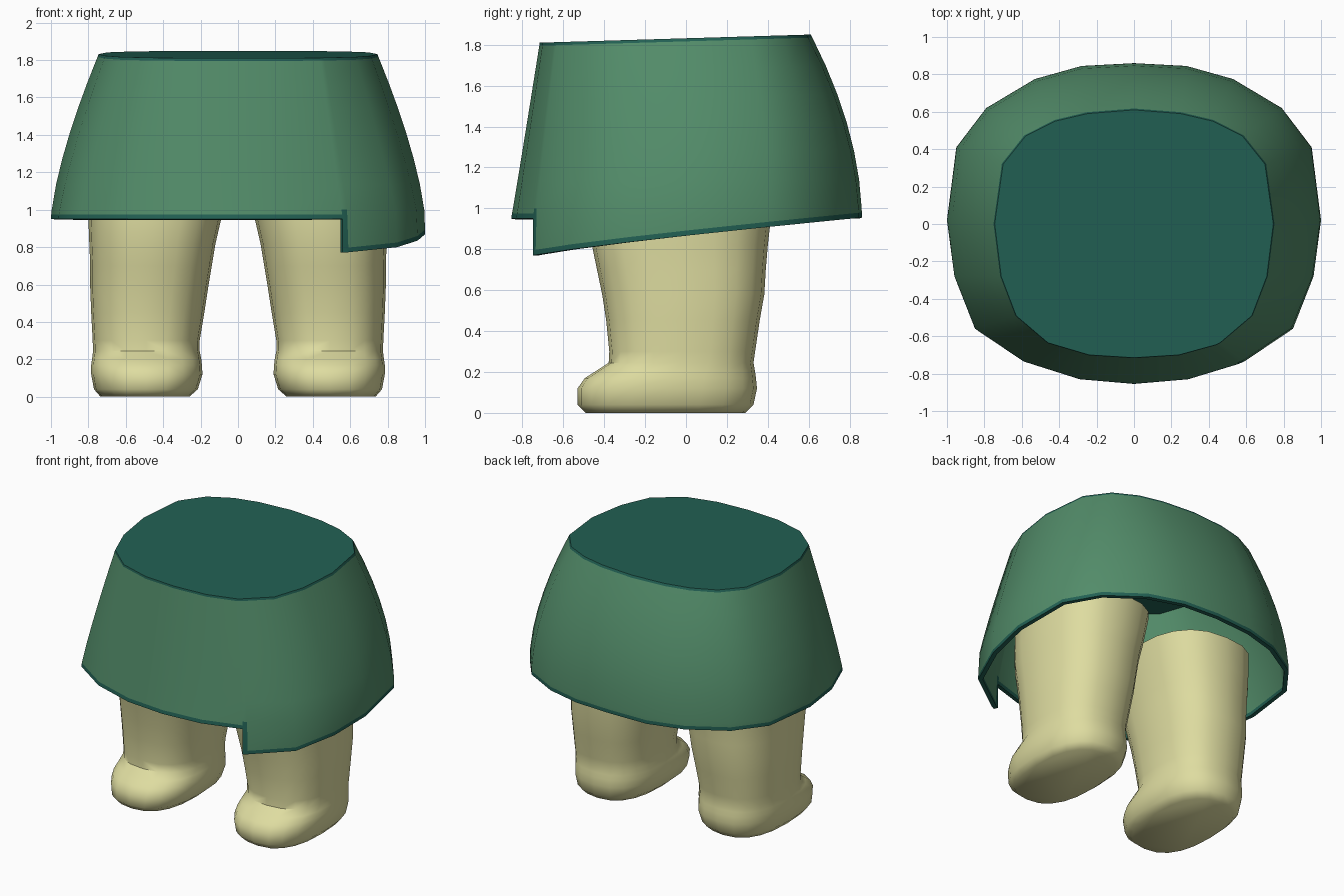
import bpy, bmesh, math

if "Cube" in bpy.data.objects:
    bpy.data.objects.remove(bpy.data.objects["Cube"])


def material(name, rgb):
    m = bpy.data.materials.new(name)
    m.diffuse_color = (*rgb, 1)
    m.use_nodes = True
    m.node_tree.nodes["Principled BSDF"].inputs["Base Color"].default_value = m.diffuse_color
    return m


GREEN = material("cloth green", (0.085, 0.262, 0.142))
TEAL = material("trim teal", (0.016, 0.118, 0.088))
CREAM = material("skin cream", (0.73, 0.716, 0.352))


def add_object(name, bm, mats):
    mesh = bpy.data.meshes.new(name)
    bm.to_mesh(mesh)
    bm.free()
    for m in mats:
        mesh.materials.append(m)
    ob = bpy.data.objects.new(name, mesh)
    bpy.context.collection.objects.link(ob)
    bpy.ops.object.select_all(action='DESELECT')
    ob.select_set(True)
    bpy.context.view_layer.objects.active = ob
    return ob


# Skirt outline, front to back: hem x, hem y, waist x, waist y
half = [(0, -.855, 0, -.715), (.29, -.83, .24, -.70), (.59, -.735, .46, -.635),
        (.85, -.56, .63, -.49), (.96, -.28, .71, -.28), (1.0, .02, .745, 0),
        (.95, .41, .70, .32), (.79, .62, .58, .47), (.53, .775, .42, .55),
        (.28, .845, .25, .59), (0, .86, 0, .61)]
slit = (.56, -.748, .44, -.645)
mirrored = [(-a, b, -c, d) for a, b, c, d in half[1:-1]]
columns = [slit] + half[2:] + mirrored[::-1] + half[:2] + [slit]
LAST_LOW = len(half) - 2        # the overlap side drops lower up to the back
STRIP = 0.025


def hem_z(i):
    if i > LAST_LOW:
        return .95
    y = columns[i][1]
    return .77 + .185 * max(0, (y + .745) / 1.605) ** .85


def column_points(i):
    hx, hy, wx, wy = columns[i]
    top = 1.81 + .03 * (wy + .715)
    power = 1.42 + .45 * hy / .86      # fuller towards the back
    heights = [hem_z(i), hem_z(i) + STRIP, 1.0]
    heights += [1.0 + (top - .015 - 1.0) * k / 6 for k in range(1, 7)] + [top]
    pts = []
    for z in heights:
        s = max(0, (z - .95) / (top - .95)) ** power
        pts.append((hx + (wx - hx) * s, hy + (wy - hy) * s, z))
    return pts


bm = bmesh.new()
grid = [[bm.verts.new(p) for p in column_points(i)] for i in range(len(columns) - 1)]
ends = column_points(len(columns) - 1)[:2]
grid.append([bm.verts.new(p) for p in ends] + grid[0][2:])
rows = len(grid[0])
for i in range(len(grid) - 1):
    a, b = grid[i], grid[i + 1]
    for r in range(rows - 1):
        loop = [a[r], b[r], b[r + 1], a[r + 1]]
        if i == 0 and r == 1:           # join the step to the high hem
            loop += [grid[-1][1], grid[-1][0]]
        f = bm.faces.new(loop)
        trim = r in (0, rows - 2) or (i == 0 and r == 1)
        f.material_index = 1 if trim else 0
# Waist cap
centre = bm.verts.new((0, -.05, 1.83))
for i in range(len(grid) - 1):
    f = bm.faces.new((grid[i][-1], grid[i + 1][-1], centre))
    f.material_index = 1
skirt = add_object("skirt", bm, [GREEN, TEAL])
mod = skirt.modifiers.new("thickness", 'SOLIDIFY')
mod.thickness = .03
mod.offset = -1
bpy.ops.object.modifier_apply(modifier=mod.name)
bpy.ops.object.shade_smooth_by_angle(angle=math.radians(40))

# Leg and foot sections: z, inner x, outer x, front y, back y
sections = [(0, .26, .735, -.49, .29), (.04, .215, .77, -.53, .33),
            (.12, .19, .785, -.53, .347), (.17, .193, .785, -.495, .342),
            (.205, .197, .78, -.44, .337), (.245, .205, .775, -.378, .33),
            (.30, .205, .777, -.375, .338), (.45, .18, .785, -.39, .36),
            (.58, .16, .79, -.41, .383), (.70, .14, .79, -.435, .39),
            (.82, .12, .795, -.46, .40), (.95, .09, .80, -.47, .415),
            (1.15, .05, .80, -.47, .43)]
SIDES = 20


def rounded(v, power=.8):
    return math.copysign(abs(v) ** power, v)


def make_leg(name, side):
    bm = bmesh.new()
    rings = []
    for z, x0, x1, y0, y1 in sections:
        ring = []
        for k in range(SIDES):
            t = 2 * math.pi * k / SIDES
            x = (x0 + x1) / 2 + (x1 - x0) / 2 * rounded(math.cos(t))
            y = (y0 + y1) / 2 + (y1 - y0) / 2 * rounded(math.sin(t))
            ring.append(bm.verts.new((side * x, y, z)))
        rings.append(ring)
    for a, b in zip(rings, rings[1:]):
        for k in range(SIDES):
            n = (k + 1) % SIDES
            bm.faces.new((a[k], a[n], b[n], b[k]))
    bm.faces.new(rings[0][::-1])
    bm.faces.new(rings[-1])
    bmesh.ops.recalc_face_normals(bm, faces=bm.faces)
    add_object(name, bm, [CREAM])
    bpy.ops.object.shade_smooth_by_angle(angle=math.radians(50))


make_leg("right_leg", 1)
make_leg("left_leg", -1)
